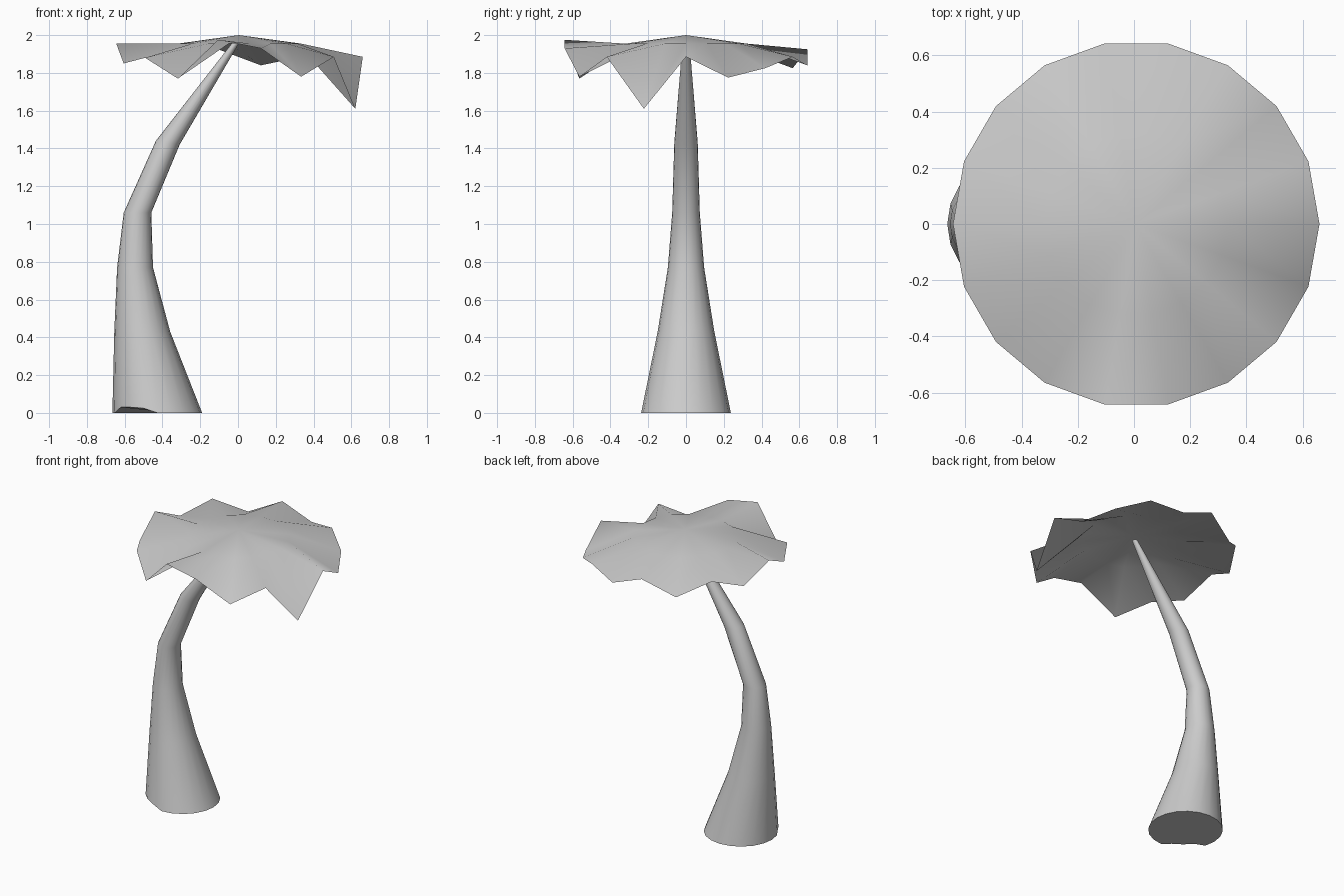
import bpy, bmesh
from math import cos, sin, radians, tau

if "Cube" in bpy.data.objects:
    bpy.data.objects.remove(bpy.data.objects["Cube"])


def finish(bm, name, angle):
    mesh = bpy.data.meshes.new(name)
    bm.to_mesh(mesh)
    bm.free()
    obj = bpy.data.objects.new(name, mesh)
    bpy.context.collection.objects.link(obj)
    bpy.ops.object.select_all(action='DESELECT')
    obj.select_set(True)
    bpy.context.view_layer.objects.active = obj
    bpy.ops.object.shade_smooth_by_angle(angle=radians(angle))
    return obj


def bridge(bm, a, b):
    n = len(a)
    for i in range(n):
        j = (i + 1) % n
        bm.faces.new((a[i], a[j], b[j], b[i]))


# Trunk: curved tapering tube, rings as (x, z, x radius, y radius)
RINGS = [(-0.4275, 0, 0.2375, 0.2375), (-0.507, 0.43, 0.148, 0.15),
         (-0.545, 0.77, 0.095, 0.096), (-0.532, 1.06, 0.073, 0.073),
         (-0.372, 1.43, 0.063, 0.062), (-0.008, 1.965, 0.018, 0.018)]
SIDES = 20
bm = bmesh.new()
rings = []
for x, z, rx, ry in RINGS:
    rings.append([bm.verts.new((x + rx * cos(tau * i / SIDES),
                                ry * sin(tau * i / SIDES),
                                z + (0.01 * -cos(tau * i / SIDES) if z == 1.43 else 0)))
                  for i in range(SIDES)])
# small notch in the foot at the front left
for i, lift in ((12, 0.03), (13, 0.03), (14, 0.025)):
    rings[0][i].co.z = lift
for a, b in zip(rings, rings[1:]):
    bridge(bm, a, b)
bm.faces.new(rings[0][::-1])
bm.faces.new(rings[-1])
finish(bm, "trunk", 50)

# Leaf canopy: single-sheet disc with a drooping ragged rim, one height per 20 degrees
RIM = [1.885, 1.775, 1.825, 1.885, 1.84, 1.925, 1.825, 1.925, 1.85,
       1.955, 1.85, 1.88, 1.77, 1.975, 1.93, 1.78, 1.885, 1.61]
N = len(RIM)
bm = bmesh.new()
top = bm.verts.new((0.004, 0, 2))


def ring(radius, heights):
    return [bm.verts.new((0.008 + radius * cos(tau * i / N), radius * sin(tau * i / N), h))
            for i, h in enumerate(heights)]


mid = ring(0.326, [1.955] * N)
rim = ring(0.6525, RIM)
for i in range(N):
    bm.faces.new((top, mid[i], mid[(i + 1) % N]))
bridge(bm, rim, mid)
finish(bm, "leaf_canopy", 60)
